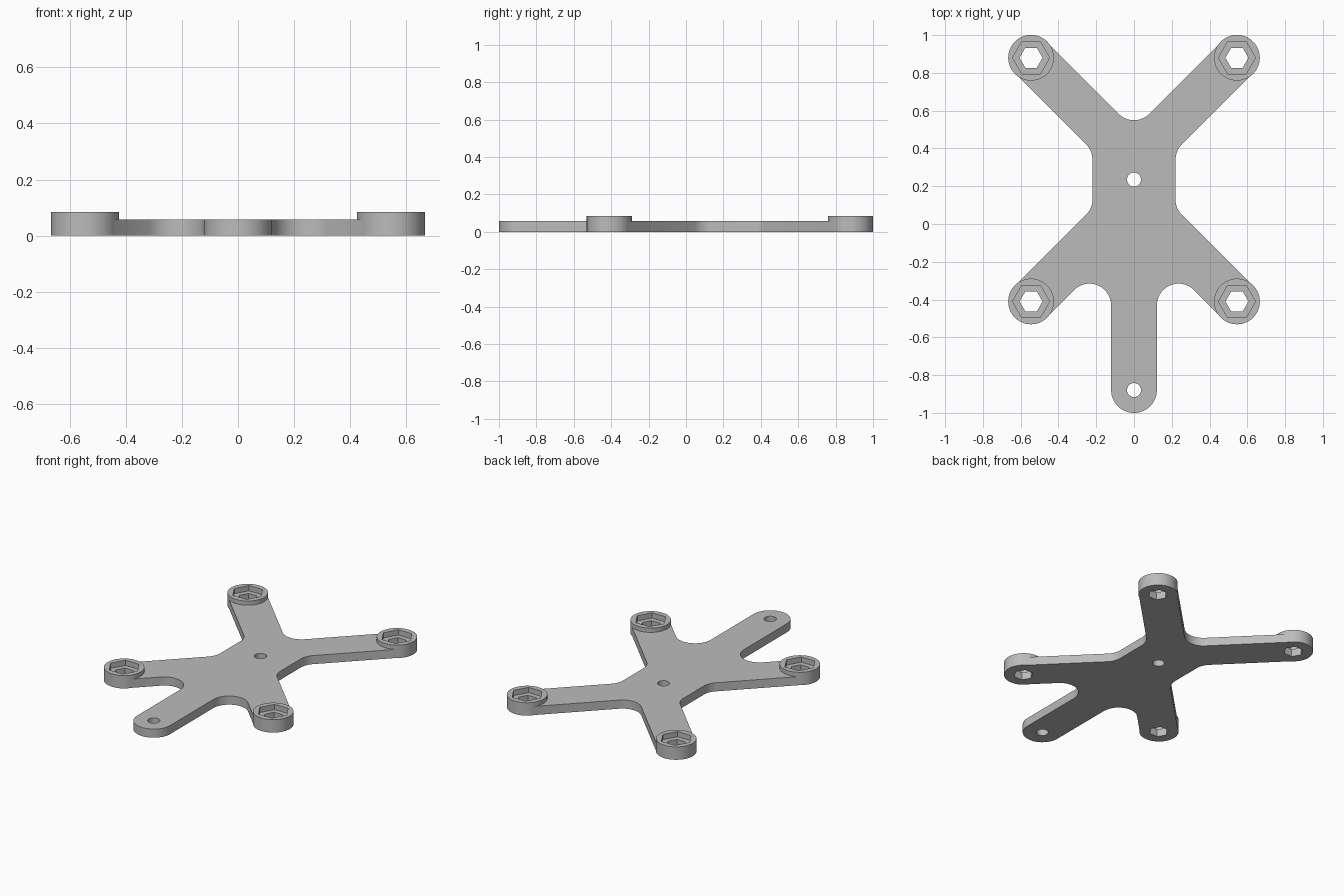
import bpy, bmesh, math
from mathutils import Vector, Matrix

if "Cube" in bpy.data.objects:
    bpy.data.objects.remove(bpy.data.objects["Cube"], do_unlink=True)

PLATE_H, BOSS_H, LEDGE = 0.057, 0.085, 0.05
BOSS_X, BACK_Y, FRONT_Y, LEG_Y = 0.545, 0.88, -0.41, -0.879
BOSS_R, ARM_HALF, BODY_HALF, FILLET = 0.121, 0.118, 0.22, 0.115
MID_Y = (BACK_Y + FRONT_Y) / 2
mounts = [(sx * BOSS_X, y) for sx in (-1, 1) for y in (BACK_Y, FRONT_Y)]

grey = bpy.data.materials.new("plain grey")
grey.use_nodes = True
grey.diffuse_color = (0.5, 0.5, 0.5, 1)
grey.node_tree.nodes["Principled BSDF"].inputs["Base Color"].default_value = (0.5, 0.5, 0.5, 1)


def make_object(name, bm):
    bmesh.ops.recalc_face_normals(bm, faces=bm.faces)
    mesh = bpy.data.meshes.new(name)
    bm.to_mesh(mesh)
    bm.free()
    mesh.materials.append(grey)
    obj = bpy.data.objects.new(name, mesh)
    bpy.context.collection.objects.link(obj)
    return obj


def prisms(name, items, z0, z1):
    """One object holding upright prisms given as (x, y, radius, sides)."""
    bm = bmesh.new()
    for x, y, r, n in items:
        # Hexagons get a corner pointing along x
        turn = math.pi / 2 if n == 6 else 0
        place = Matrix.Translation((x, y, (z0 + z1) / 2)) @ Matrix.Rotation(turn, 4, "Z")
        bmesh.ops.create_cone(bm, cap_ends=True, segments=n, radius1=r, radius2=r,
                              depth=z1 - z0, matrix=place)
    return make_object(name, bm)


def rounded(corners, steps=14):
    """Round each (x, y, radius) corner of a closed polygon."""
    out = []
    for i, (x, y, r) in enumerate(corners):
        p = Vector((x, y, 0))
        if r == 0:
            out.append(p)
            continue
        a = (Vector((*corners[i - 1][:2], 0)) - p).normalized()
        b = (Vector((*corners[(i + 1) % len(corners)][:2], 0)) - p).normalized()
        half = a.angle(b) / 2
        centre = p + (a + b).normalized() * r / math.sin(half)
        reach = r / math.tan(half)
        u = (p + a * reach - centre).normalized()
        v = (p + b * reach - centre).normalized()
        out += [centre + u.slerp(v, k / steps) * r for k in range(steps + 1)]
    return out


def boolean(obj, tool, operation):
    mod = obj.modifiers.new(operation.lower(), "BOOLEAN")
    mod.operation, mod.object, mod.solver = operation, tool, "EXACT"
    bpy.context.view_layer.objects.active = obj
    bpy.ops.object.modifier_apply(modifier=mod.name)
    bpy.data.objects.remove(tool, do_unlink=True)


# Right-hand half of the plate outline, from the front leg to the back valley
d = ARM_HALF * math.sqrt(2)          # diagonal arm edge offset along an axis
e = ARM_HALF / math.sqrt(2)          # arm end corner offset
low, high = FRONT_Y + BOSS_X, BACK_Y - BOSS_X
half = [
    (BOSS_R, -1, BOSS_R - 0.001),
    (BOSS_R, low - d - BOSS_R, FILLET),
    (BOSS_X - e, FRONT_Y - e, 0),
    (BOSS_X + e, FRONT_Y + e, 0),
    (BODY_HALF, low + d - BODY_HALF, FILLET),
    (BODY_HALF, high - d + BODY_HALF, FILLET),
    (BOSS_X + e, BACK_Y - e, 0),
    (BOSS_X - e, BACK_Y + e, 0),
]
valley = [(0, high + d, FILLET)]
outline = rounded(half + valley + [(-x, y, r) for x, y, r in reversed(half)])

# Flat star-shaped plate
bm = bmesh.new()
face = bm.faces.new([bm.verts.new(p) for p in outline])
top = bmesh.ops.extrude_face_region(bm, geom=[face])["geom"]
bmesh.ops.translate(bm, vec=(0, 0, PLATE_H),
                    verts=[g for g in top if isinstance(g, bmesh.types.BMVert)])
frame = make_object("mounting_frame", bm)

# Raised round bosses at the arm ends
boolean(frame, prisms("bosses", [(x, y, BOSS_R, 64) for x, y in mounts], 0, BOSS_H), "UNION")

# Wide hexagonal pockets, then narrow hexagonal bores and round holes
boolean(frame, prisms("pockets", [(x, y, 0.098, 6) for x, y in mounts], LEDGE, 0.2), "DIFFERENCE")
holes = [(x, y, 0.061, 6) for x, y in mounts] + [(0, y, 0.037, 40) for y in (MID_Y, LEG_Y)]
boolean(frame, prisms("bores", holes, -0.1, 0.2), "DIFFERENCE")

# Smooth curved walls, crisp edges
bpy.ops.object.select_all(action="DESELECT")
frame.select_set(True)
bpy.context.view_layer.objects.active = frame
bpy.ops.object.shade_smooth_by_angle(angle=math.radians(30))
